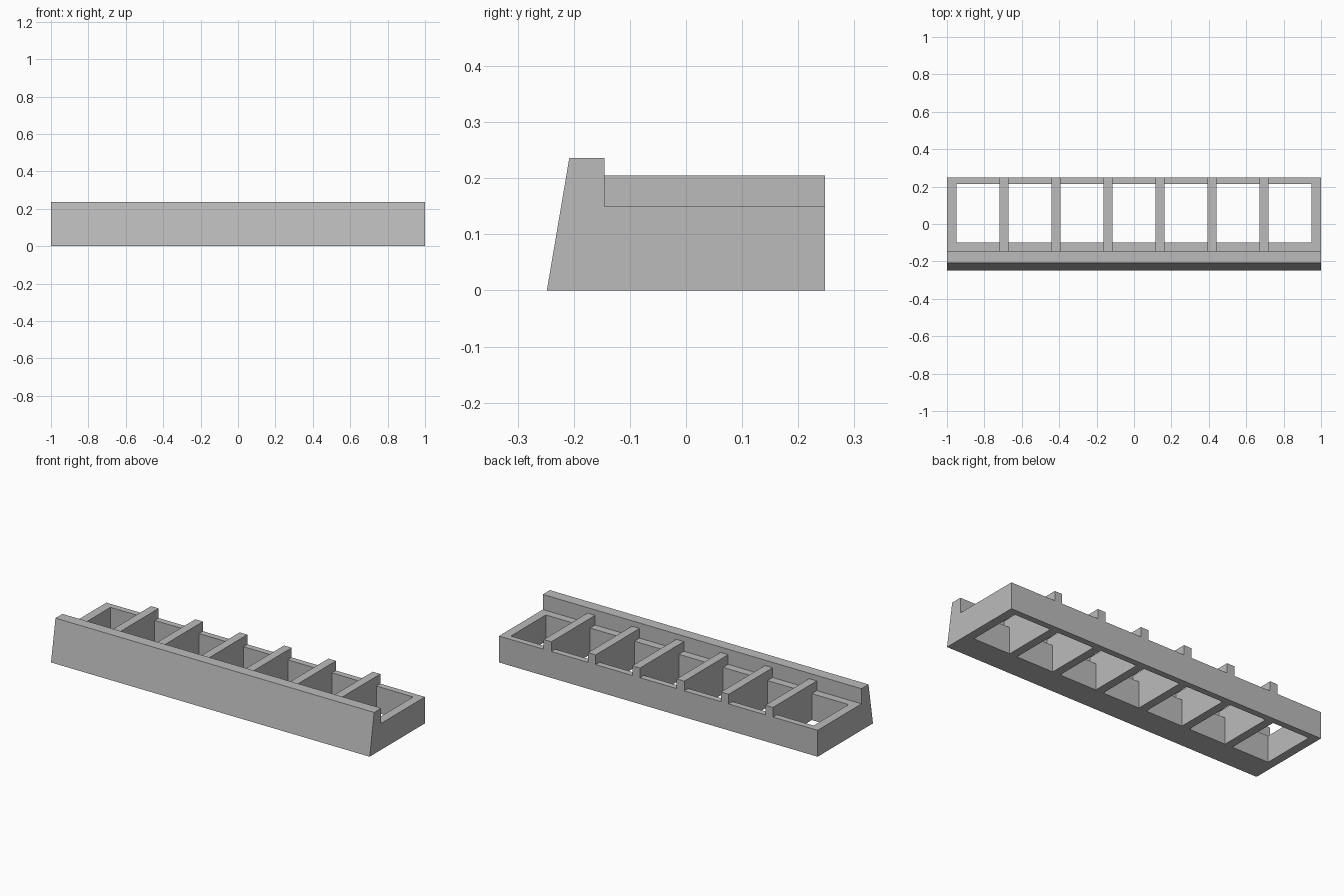
import bpy, bmesh

if "Cube" in bpy.data.objects:
    bpy.data.objects.remove(bpy.data.objects["Cube"])

grey = bpy.data.materials.new("plain grey")
grey.diffuse_color = (0.5, 0.5, 0.5, 1)
grey.use_nodes = True
grey.node_tree.nodes["Principled BSDF"].inputs["Base Color"].default_value = grey.diffuse_color

RIB = 0.048            # rib thickness
INNER = 0.95           # half length of the row of openings
BAYS = 7
BAY = (2 * INNER - (BAYS - 1) * RIB) / BAYS
LEDGE, RIB_TOP, TOP = 0.15, 0.205, 0.236
BACK, RISER = 0.248, -0.145


def prism(name, profile, x0, x1):
    """Extrude a (y, z) outline along x."""
    bm = bmesh.new()
    face = bm.faces.new([bm.verts.new((x0, y, z)) for y, z in profile])
    new = bmesh.ops.extrude_face_region(bm, geom=[face])["geom"]
    bmesh.ops.translate(bm, vec=(x1 - x0, 0, 0),
                        verts=[v for v in new if isinstance(v, bmesh.types.BMVert)])
    bmesh.ops.recalc_face_normals(bm, faces=bm.faces)
    mesh = bpy.data.meshes.new(name)
    bm.to_mesh(mesh)
    bm.free()
    ob = bpy.data.objects.new(name, mesh)
    bpy.context.collection.objects.link(ob)
    mesh.materials.append(grey)
    return ob


# Long body with a sloped front wall, full rib height behind it
body = prism("ribbed_tray", [(-0.248, 0), (BACK, 0), (BACK, RIB_TOP),
                             (RISER, RIB_TOP), (RISER, TOP), (-0.208, TOP)], -1, 1)

# Each bay: a through opening plus the lowered ledge around it
cutters = []
for i in range(BAYS):
    x0 = -INNER + i * (BAY + RIB)
    x1 = x0 + BAY
    left = -1.1 if i == 0 else x0
    right = 1.1 if i == BAYS - 1 else x1
    cutters.append(prism("ledge_cutter", [(RISER, LEDGE), (0.3, LEDGE),
                                          (0.3, 0.3), (RISER, 0.3)], left, right))
    cutters.append(prism("opening_cutter", [(-0.10, -0.1), (0.213, -0.1),
                                            (0.213, 0.18), (-0.10, 0.18)], x0, x1))

for c in cutters:
    c.hide_render = True
    mod = body.modifiers.new("cut", "BOOLEAN")
    mod.operation, mod.solver, mod.object = "DIFFERENCE", "EXACT", c

# Bake the cuts and drop the cutters
deps = bpy.context.evaluated_depsgraph_get()
result = bpy.data.meshes.new_from_object(body.evaluated_get(deps))
body.modifiers.clear()
body.data = result
for c in cutters:
    bpy.data.objects.remove(c)
